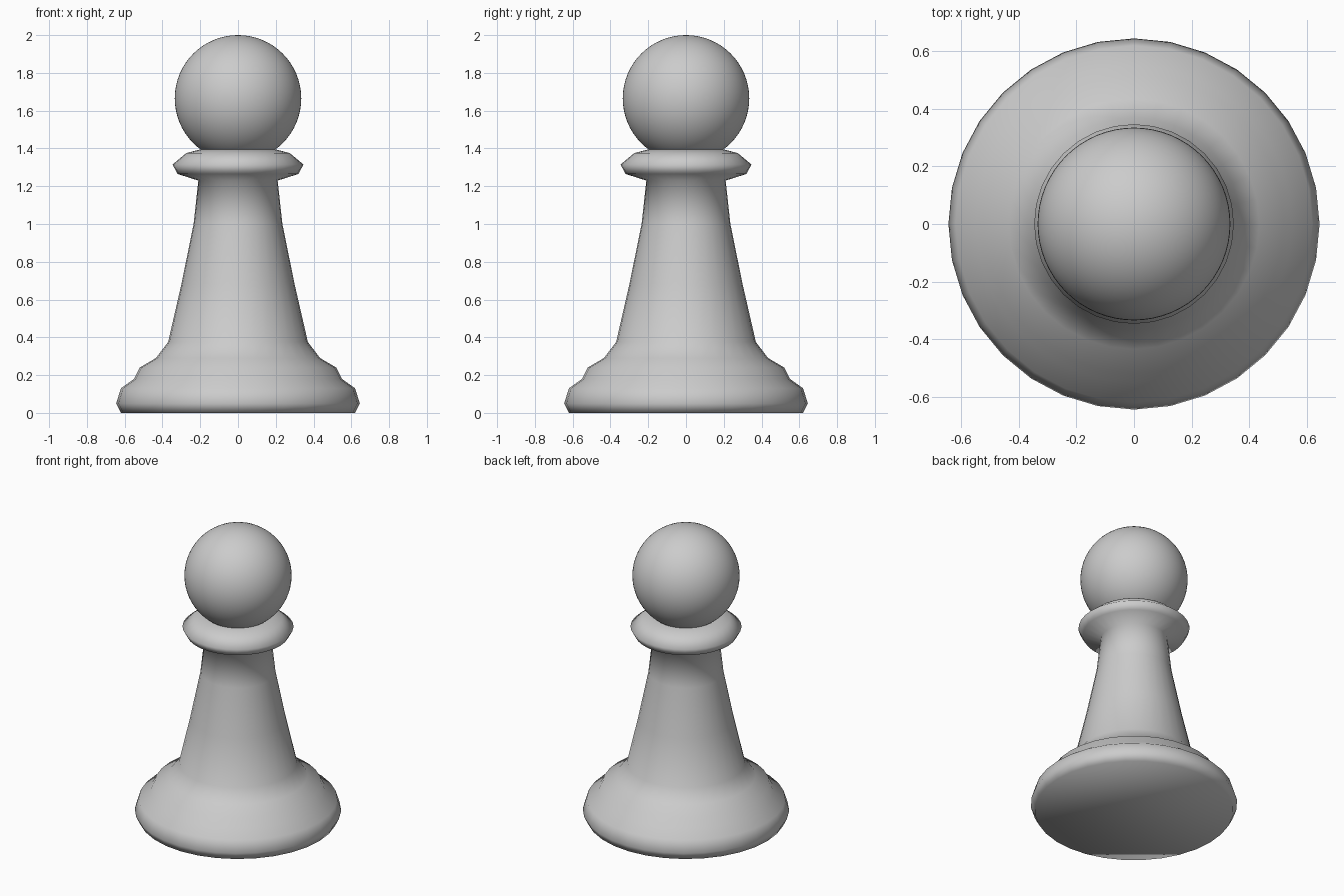
import bpy, math

cube = bpy.data.objects.get("Cube")
if cube:
    bpy.data.objects.remove(cube, do_unlink=True)

SIDES = 32
GREY = (0.6, 0.6, 0.6, 1.0)

# Single plain grey material
grey = bpy.data.materials.new("light_grey")
grey.use_nodes = True
grey.diffuse_color = GREY
grey.node_tree.nodes["Principled BSDF"].inputs["Base Color"].default_value = GREY


def finish(obj, name):
    obj.name = name
    obj.data.materials.append(grey)
    obj.data.polygons.foreach_set("use_smooth", [True] * len(obj.data.polygons))


def lathe(name, profile):
    """Turn a (radius, height) profile, listed upwards, into a capped solid."""
    verts, faces = [], []
    for r, z in profile:
        for i in range(SIDES):
            a = math.tau * i / SIDES
            verts.append((r * math.cos(a), r * math.sin(a), z))
    for k in range(len(profile) - 1):
        for i in range(SIDES):
            j = (i + 1) % SIDES
            low, high = k * SIDES, (k + 1) * SIDES
            faces.append((low + i, low + j, high + j, high + i))
    top = (len(profile) - 1) * SIDES
    faces.append(tuple(reversed(range(SIDES))))
    faces.append(tuple(range(top, top + SIDES)))
    mesh = bpy.data.meshes.new(name)
    mesh.from_pydata(verts, [], faces)
    obj = bpy.data.objects.new(name, mesh)
    bpy.context.collection.objects.link(obj)
    finish(obj, name)


# Stepped base, tapering stem and collar turned as one piece
lathe("turned_body", [
    (0.62, 0.0), (0.645, 0.05), (0.62, 0.13), (0.55, 0.18), (0.52, 0.24),
    (0.435, 0.29), (0.37, 0.375), (0.30, 0.68), (0.235, 1.0), (0.21, 1.23),
    (0.32, 1.265), (0.347, 1.315), (0.275, 1.375), (0.2, 1.395),
])

# Round head resting in the collar
bpy.ops.mesh.primitive_uv_sphere_add(segments=SIDES * 2, ring_count=SIDES,
                                     radius=0.335, location=(0, 0, 1.665))
finish(bpy.context.object, "head")
